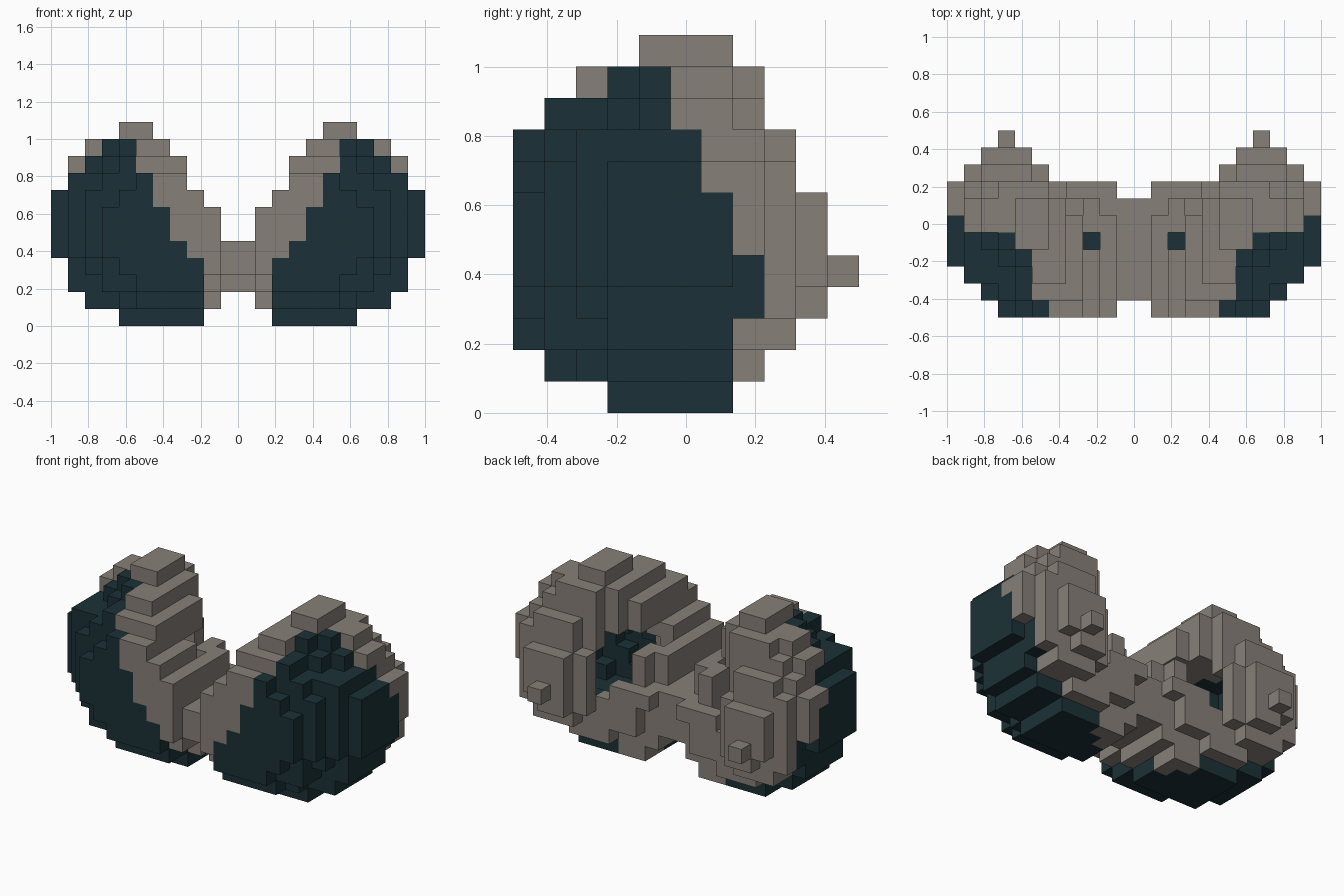
import bpy
import bmesh
from mathutils import Vector

if "Cube" in bpy.data.objects:
    bpy.data.objects.remove(bpy.data.objects["Cube"], do_unlink=True)

H = 1 / 11  # block size

# Outline spans (first, last block) of the left half
X_BY_Z = [(2, 6), (1, 8), (0, 9), (0, 9), (0, 10), (1, 10),
          (1, 10), (2, 10), (3, 9), (3, 9), (4, 8), (5, 6)]
# Width and height of each slice from front to back
X_BY_Y = [(1, 7), (0, 8), (0, 9), (0, 10), (0, 10), (0, 10),
          (0, 10), (1, 10), (5, 9), (6, 8), (7, 7)]
Z_BY_Y = [(2, 8), (1, 9), (1, 10), (0, 10), (0, 11), (0, 11),
          (0, 11), (1, 10), (2, 8), (3, 6), (4, 4)]

# Dark shell limits per layer: innermost column and rearmost row
DARK_X = [2, 2, 2, 2, 3, 4, 4, 5, 5, 6, 6, 99]
DARK_Y = [6, 6, 6, 7, 7, 6, 6, 5, 5, 4, 4, -1]


def within(v, span):
    return span[0] <= v <= span[1]


def centre_radius(span):
    return (span[0] + span[1]) / 2, (span[1] - span[0] + 1) / 2


def segment_distance(p, a, b):
    d = b - a
    t = max(0, min(1, (p - a).dot(d) / d.length_squared))
    return (p - a - d * t).length


def is_solid(x, y, z):
    if not (within(x, X_BY_Z[z]) and within(x, X_BY_Y[y]) and within(z, Z_BY_Y[y])):
        return False
    # Each slice is an ellipse whose lower half leans towards the bridge
    cx, rx = centre_radius(X_BY_Y[y])
    cz, rz = centre_radius(Z_BY_Y[y])
    cx -= max(0, cz - z) / 6.5 * rx / 5.5
    limit = 0.92 if y == 7 else 1.06
    if ((x - cx) / rx) ** 2 + ((z - cz) / rz) ** 2 > limit:
        return False
    # Slanted crown, and the upper inner back cut away in two steps
    if z >= 9 and (x > 6 or z == 10) and x - y > 13 - z:
        return False
    if (z >= 7 and x - y < -2) or (z >= 5 and x - y < -4):
        return False
    # Hollow inside and its opening towards the inner back
    p = Vector((x, y, z))
    if (p - Vector((5, 4.6, 5))).length < 2.9:
        return False
    if segment_distance(p, Vector((4.5, 4.5, 5.2)), Vector((2.6, 8, 5.8))) < 1.45:
        return False
    if x == 2 and y == 4 and z > 3:
        return False
    return True


def is_dark(x, y, z):
    reach = 4 if z <= 3 else 3
    return x >= DARK_X[z] and y <= min(DARK_Y[z], reach + x - DARK_X[z])


def make_material(name, rgb):
    m = bpy.data.materials.new(name)
    m.use_nodes = True
    color = (*rgb, 1)
    m.diffuse_color = color
    bsdf = m.node_tree.nodes["Principled BSDF"]
    bsdf.inputs["Base Color"].default_value = color
    bsdf.inputs["Roughness"].default_value = 0.9
    return m


solid = {(x, y, z) for x in range(11) for y in range(11) for z in range(12)
         if is_solid(x, y, z)}


def make_blocks(name, cells, material):
    """Skin a set of blocks, leaving out faces shared with any other block."""
    bm = bmesh.new()
    for c in cells:
        for axis in range(3):
            for side in (0, 1):
                n = list(c)
                n[axis] += 1 if side else -1
                if tuple(n) in solid or n[0] < 0:
                    continue
                u, v = (axis + 1) % 3, (axis + 2) % 3
                corners = []
                for a, b in ((0, 0), (1, 0), (1, 1), (0, 1)):
                    p = list(c)
                    p[axis] += side
                    p[u] += a
                    p[v] += b
                    corners.append(bm.verts.new((p[0] * H, p[1] * H - 0.5, p[2] * H)))
                bm.faces.new(corners if side else corners[::-1])
    bmesh.ops.remove_doubles(bm, verts=bm.verts, dist=0.001)
    mesh = bpy.data.meshes.new(name)
    bm.to_mesh(mesh)
    bm.free()
    mesh.materials.append(material)
    obj = bpy.data.objects.new(name, mesh)
    bpy.context.collection.objects.link(obj)
    mirror = obj.modifiers.new("Mirror", "MIRROR")
    mirror.use_axis[0] = True
    return obj


# Dark outer shells and the lighter body with the bridge
dark = {c for c in solid if is_dark(*c)}
make_blocks("outer_shells", dark, make_material("dark teal", (0.011, 0.031, 0.038)))
make_blocks("inner_body", solid - dark, make_material("warm grey", (0.243, 0.215, 0.188)))
